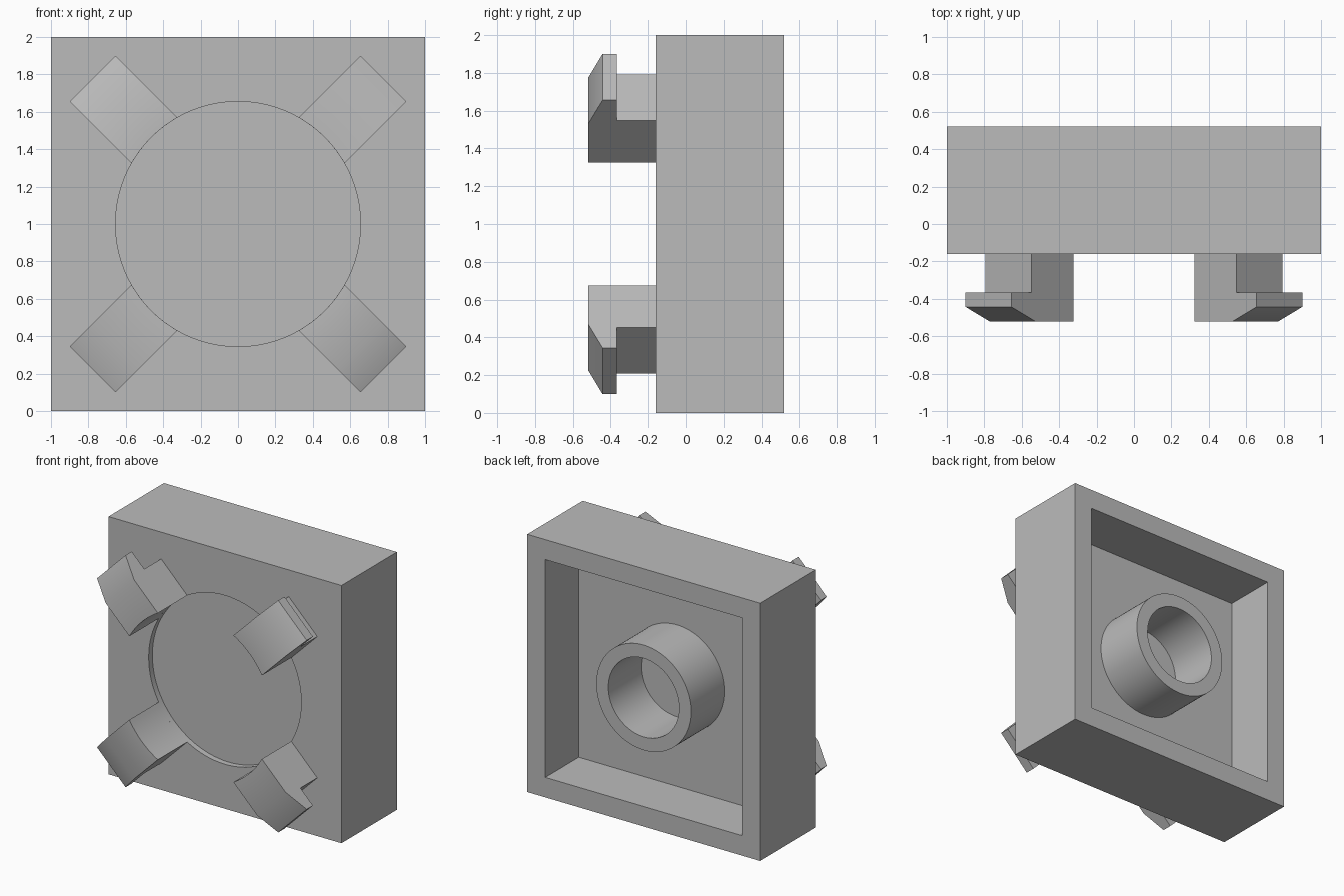
import bpy, bmesh, math
from mathutils import Matrix

if "Cube" in bpy.data.objects:
    bpy.data.objects.remove(bpy.data.objects["Cube"], do_unlink=True)

GREY = (0.5, 0.5, 0.5, 1)
FRONT, BACK, FLOOR = -0.16, 0.52, 0.11   # y of front face, back rim, cavity floor
DISC = 0.655                             # radius of the front recess
SEGMENTS = 96

grey = bpy.data.materials.new("plain grey")
grey.use_nodes = True
grey.diffuse_color = GREY
grey.node_tree.nodes["Principled BSDF"].inputs["Base Color"].default_value = GREY


def add_object(name, bm):
    bmesh.ops.recalc_face_normals(bm, faces=bm.faces)
    mesh = bpy.data.meshes.new(name)
    bm.to_mesh(mesh)
    bm.free()
    mesh.materials.append(grey)
    obj = bpy.data.objects.new(name, mesh)
    bpy.context.collection.objects.link(obj)
    return obj


def activate(obj):
    bpy.ops.object.select_all(action="DESELECT")
    obj.select_set(True)
    bpy.context.view_layer.objects.active = obj


def smooth(obj):
    activate(obj)
    bpy.ops.object.shade_smooth_by_angle(angle=math.radians(25))


def box(name, half, y0, y1):
    bm = bmesh.new()
    bmesh.ops.create_cube(bm, size=1, matrix=Matrix.Translation((0, (y0 + y1) / 2, 1))
                          @ Matrix.Diagonal((2 * half, y1 - y0, 2 * half, 1)))
    return add_object(name, bm)


def cylinder(name, radius, y0, y1):
    bm = bmesh.new()
    bmesh.ops.create_cone(bm, cap_ends=True, segments=SEGMENTS, radius1=radius,
                          radius2=radius, depth=y1 - y0,
                          matrix=Matrix.Translation((0, (y0 + y1) / 2, 1))
                          @ Matrix.Rotation(math.pi / 2, 4, "X"))
    return add_object(name, bm)


def cut(obj, cutter):
    cutter.hide_render = True
    mod = obj.modifiers.new("cut", "BOOLEAN")
    mod.operation = "DIFFERENCE"
    mod.solver = "EXACT"
    mod.object = cutter
    activate(obj)
    bpy.ops.object.modifier_apply(modifier=mod.name)
    bpy.data.objects.remove(cutter, do_unlink=True)


# Square housing, open at the back, with a shallow round recess in front
housing = box("housing", 1, FRONT, BACK)
cut(housing, box("cavity_cutter", 0.845, FLOOR, BACK + 0.2))
cut(housing, cylinder("recess_cutter", DISC, FRONT - 0.2, FRONT + 0.045))
smooth(housing)

# Hollow hub standing on the cavity floor
hub = cylinder("hub", 0.408, FLOOR, BACK)
cut(hub, cylinder("bore_cutter", 0.305, FLOOR - 0.1, BACK + 0.1))
smooth(hub)


# Hooked clip: a radial profile swept across its width, inner end following the recess
def clip(name, angle, half_width=0.173, slices=12):
    outer = [(0.948, FRONT), (0.948, -0.367), (1.10, -0.367), (1.10, -0.443), (0.92, -0.52)]
    turn = Matrix.Translation((0, 0, 1)) @ Matrix.Rotation(angle, 4, "Y")
    bm = bmesh.new()
    rows = []
    for i in range(slices + 1):
        s = half_width * (2 * i / slices - 1)
        inner = math.sqrt(DISC ** 2 - s ** 2)
        profile = [(inner, FRONT)] + outer + [(inner, -0.52)]
        rows.append([bm.verts.new(turn @ Matrix.Translation((r, y, s)).translation)
                     for r, y in profile])
    for a, b in zip(rows, rows[1:]):
        for k in range(len(a)):
            n = (k + 1) % len(a)
            bm.faces.new((a[k], a[n], b[n], b[k]))
    bm.faces.new(rows[0])
    bm.faces.new(rows[-1])
    smooth(add_object(name, bm))


corners = ("lower_left", "lower_right", "upper_right", "upper_left")
for i, corner in enumerate(corners):
    clip(corner + "_clip", math.pi / 4 + i * math.pi / 2)
